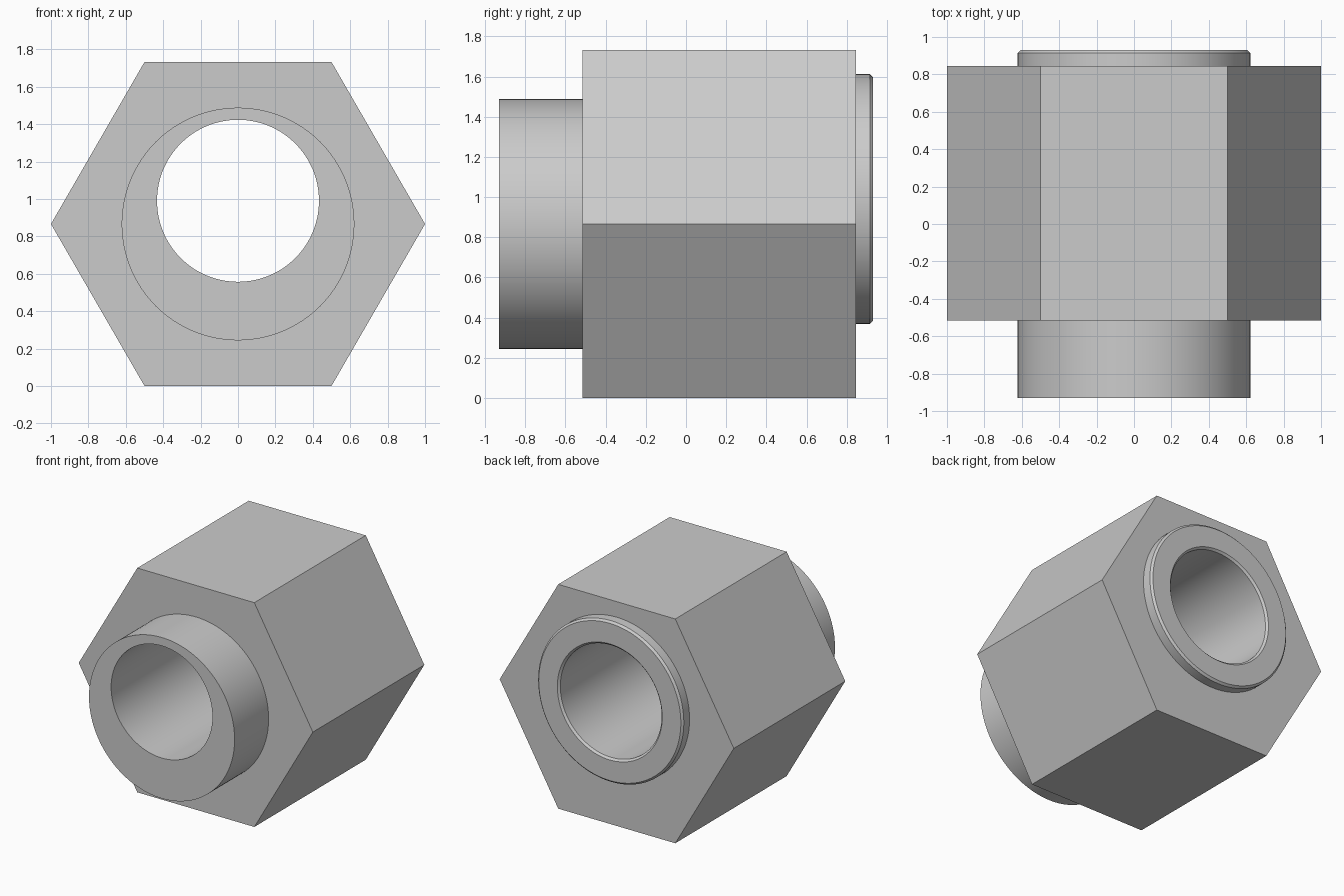
import bpy
import bmesh
from math import cos, sin, tau, sqrt

cube = bpy.data.objects.get("Cube")
if cube:
    bpy.data.objects.remove(cube, do_unlink=True)

HEX_Z = sqrt(3) / 2          # axis of the hexagon and the front spigot
BORE_Z = 0.99                # offset axis of the bore and the rear collar
BEVEL = 0.015

steel = bpy.data.materials.new("plain grey")
steel.use_nodes = True
GREY = (0.6, 0.6, 0.6, 1)
steel.diffuse_color = GREY
steel.node_tree.nodes["Principled BSDF"].inputs["Base Color"].default_value = GREY


def prism(name, profile, z, sides):
    """Solid turned about a y-parallel axis from (y, radius) pairs."""
    bm = bmesh.new()
    rings = []
    for y, r in profile:
        rings.append([bm.verts.new((r * cos(tau * i / sides), y, z + r * sin(tau * i / sides)))
                      for i in range(sides)])
    for a, b in zip(rings, rings[1:]):
        for i in range(sides):
            j = (i + 1) % sides
            bm.faces.new((a[i], a[j], b[j], b[i]))
    bm.faces.new(rings[0])
    bm.faces.new(rings[-1])
    bmesh.ops.recalc_face_normals(bm, faces=bm.faces)
    mesh = bpy.data.meshes.new(name)
    bm.to_mesh(mesh)
    bm.free()
    mesh.materials.append(steel)
    obj = bpy.data.objects.new(name, mesh)
    bpy.context.collection.objects.link(obj)
    return obj


def combine(target, tool, operation):
    """Apply a boolean and discard the tool object."""
    mod = target.modifiers.new(operation.lower(), "BOOLEAN")
    mod.operation = operation
    mod.solver = "EXACT"
    mod.object = tool
    bpy.context.view_layer.objects.active = target
    bpy.ops.object.modifier_apply(modifier=mod.name)
    bpy.data.objects.remove(tool, do_unlink=True)


# Hexagonal body
body = prism("eccentric_hex_bushing", [(-0.515, 1), (0.845, 1)], HEX_Z, 6)

# Front spigot, concentric with the hexagon
spigot = prism("front_spigot", [(-0.93, 0.622), (-0.2, 0.622)], HEX_Z, 128)
combine(body, spigot, "UNION")

# Rear collar with a bevelled rim, concentric with the bore
collar = prism("rear_collar", [(0.5, 0.622), (0.93 - BEVEL, 0.622), (0.93, 0.622 - BEVEL)],
               BORE_Z, 128)
combine(body, collar, "UNION")

# Through bore, countersunk at the rear
bore = prism("bore_cutter", [(-1.1, 0.433), (0.93 - BEVEL, 0.433), (0.93 + BEVEL, 0.433 + 2 * BEVEL)],
             BORE_Z, 128)
combine(body, bore, "DIFFERENCE")

# Smooth round walls, sharp edges elsewhere
bpy.ops.object.select_all(action="DESELECT")
body.select_set(True)
bpy.context.view_layer.objects.active = body
bpy.ops.object.shade_smooth_by_angle(angle=0.5)
